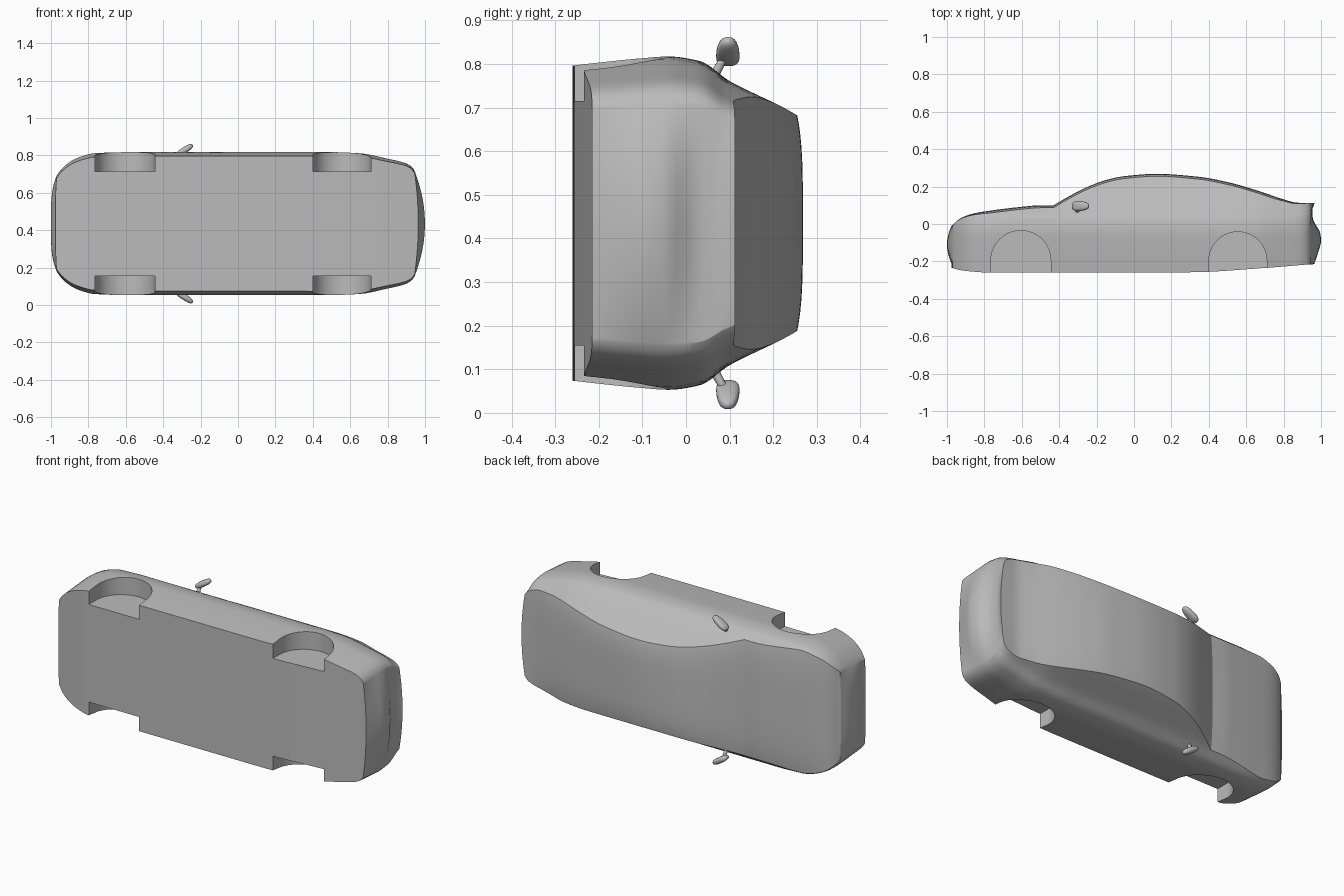
import bpy, bmesh, math
from mathutils import Vector, Matrix

default = bpy.data.objects.get("Cube")
if default:
    bpy.data.objects.remove(default, do_unlink=True)

MID = 0.435        # height of the car's centre plane
NOSE, TAIL = -0.97, 0.945

grey = bpy.data.materials.new("plain grey")
grey.use_nodes = True
grey.diffuse_color = (0.5, 0.5, 0.5, 1)
grey.node_tree.nodes["Principled BSDF"].inputs["Base Color"].default_value = (0.5, 0.5, 0.5, 1)


def make_object(name, bm):
    bmesh.ops.remove_doubles(bm, verts=bm.verts, dist=0.0003)
    bmesh.ops.recalc_face_normals(bm, faces=bm.faces)
    mesh = bpy.data.meshes.new(name)
    bm.to_mesh(mesh)
    bm.free()
    obj = bpy.data.objects.new(name, mesh)
    mesh.materials.append(grey)
    bpy.context.collection.objects.link(obj)
    return obj


def smooth(obj, degrees):
    bpy.ops.object.select_all(action="DESELECT")
    obj.select_set(True)
    bpy.context.view_layer.objects.active = obj
    bpy.ops.object.shade_smooth_by_angle(angle=math.radians(degrees))


def curve(points):
    """Smooth function through points, with gentle slopes at each knot."""
    def slope(i):
        if i in (0, len(points) - 1):
            j = max(i, 1)
            a, b = points[j - 1], points[j]
            return (b[1] - a[1]) / (b[0] - a[0])
        a, b, c = points[i - 1:i + 2]
        left = (b[1] - a[1]) / (b[0] - a[0])
        right = (c[1] - b[1]) / (c[0] - b[0])
        return 2 * left * right / (left + right) if left * right > 0 else 0

    def value(x):
        x = min(max(x, points[0][0]), points[-1][0])
        i = 0
        while i < len(points) - 2 and x > points[i + 1][0]:
            i += 1
        (xa, ya), (xb, yb) = points[i], points[i + 1]
        h = xb - xa
        t = (x - xa) / h
        return (ya * (1 + 2 * t) * (1 - t) ** 2 + yb * t * t * (3 - 2 * t)
                + h * slope(i) * t * (1 - t) ** 2 + h * slope(i + 1) * t * t * (t - 1))
    return value


# Body curves: bonnet, roof, underside, plan outline, side shape and tail
bonnet = curve([(-0.97, -0.01), (-0.95, 0.015), (-0.92, 0.035), (-0.85, 0.058),
                (-0.75, 0.074), (-0.6, 0.092), (-0.5, 0.1), (-0.43, 0.1)])
roof = curve([(-0.43, 0.1), (-0.35, 0.147), (-0.25, 0.198), (-0.15, 0.235),
              (-0.05, 0.256), (0.12, 0.268), (0.35, 0.252), (0.5, 0.224),
              (0.65, 0.182), (0.8, 0.132), (0.87, 0.114), (0.945, 0.112)])
floor = curve([(-0.97, -0.235), (-0.93, -0.247), (-0.76, -0.26), (0.3, -0.258),
               (0.7, -0.235), (0.945, -0.215)])
plan = curve([(-0.97, 0.255), (-0.95, 0.285), (-0.9, 0.33), (-0.85, 0.355),
              (-0.77, 0.376), (-0.6, 0.382), (0.5, 0.382), (0.65, 0.376),
              (0.8, 0.347), (0.9, 0.322), (0.93, 0.303), (0.945, 0.28)])
side = curve([(-0.27, 0.36), (-0.2, 0.368), (-0.1, 0.378), (-0.04, 0.382),
              (0.03, 0.372), (0.06, 0.356), (0.08, 0.337), (0.11, 0.32),
              (0.25, 0.25), (0.27, 0.235)])
tail = curve([(-0.22, 0.962), (-0.15, 0.985), (-0.09, 1), (-0.045, 0.995),
              (-0.01, 0.975), (0.03, 0.956), (0.07, 0.953), (0.112, 0.966)])

ROWS, COLS = 22, 16
across = [math.sin(math.pi * (k / COLS - 0.5)) for k in range(COLS + 1)]
stations = sorted([NOSE + (TAIL - NOSE) * i / 80 for i in range(81)]
                  + [-0.96, -0.43, 0.935])


def body_point(x, v, s):
    """Point at station x, v from floor to top, s from side to side."""
    top = bonnet(x) if x < -0.43 else roof(x)
    crown = 0.013 * min(1, (x - NOSE) / 0.2, (TAIL - x) / 0.2)
    edge = top - crown
    y = floor(x) + (edge - floor(x)) * v
    z = side(y) * plan(x) / 0.382 * s
    if v == 1:
        y += crown * (1 - s ** 4)
    # Bulge of the front and rear ends
    if x >= TAIL - 1e-6:
        x += (tail(y) - TAIL) * (1 - s * s)
    if x <= NOSE + 1e-6:
        x -= 0.03 * (1 - s ** 4) * max(0.2, 1 - ((y + 0.11) / 0.11) ** 2)
    return Vector((x, y, MID + z))


def patch(bm, rows):
    grid = [[bm.verts.new(p) for p in row] for row in rows]
    for a, b in zip(grid, grid[1:]):
        for i in range(len(a) - 1):
            bm.faces.new((a[i], a[i + 1], b[i + 1], b[i]))


# Car body
bm = bmesh.new()
levels = [j / ROWS for j in range(ROWS + 1)]
for s in (-1, 1):
    patch(bm, [[body_point(x, v, s) for v in levels] for x in stations])
for v in (0, 1):
    patch(bm, [[body_point(x, v, s) for s in across] for x in stations])
for x in (stations[0], stations[-1]):
    patch(bm, [[body_point(x, v, s) for s in across] for v in levels])
body = make_object("car_body", bm)


# Wheel wells cut into both sides
def wheel_well(x, y, radius, low, high):
    bm = bmesh.new()
    arc = [(x + radius * math.cos(math.pi * i / 40), y + radius * math.sin(math.pi * i / 40))
           for i in range(41)]
    outline = arc + [(x - radius, -0.4), (x + radius, -0.4)]
    face = bm.faces.new([bm.verts.new((px, py, low)) for px, py in outline])
    new = bmesh.ops.extrude_face_region(bm, geom=[face])["geom"]
    bmesh.ops.translate(bm, vec=(0, 0, high - low),
                        verts=[g for g in new if isinstance(g, bmesh.types.BMVert)])
    cutter = make_object("wheel_well_cutter", bm)
    cutter.hide_render = True
    cut = body.modifiers.new("wheel well", "BOOLEAN")
    cut.operation = "DIFFERENCE"
    cut.solver = "EXACT"
    cut.object = cutter
    bpy.context.view_layer.objects.active = body
    bpy.ops.object.modifier_apply(modifier=cut.name)
    bpy.data.objects.remove(cutter, do_unlink=True)


for low, high in ((0.715, 1), (-0.1, 0.155)):
    wheel_well(-0.605, -0.195, 0.16, low, high)
    wheel_well(0.555, -0.197, 0.155, low, high)
smooth(body, 24)


# Door mirrors: swept-back rounded shells, each on a short stalk
def door_mirror(name, sign):
    bm = bmesh.new()
    bmesh.ops.create_uvsphere(bm, u_segments=24, v_segments=14, radius=1)
    for v in bm.verts:
        a, b, c = (math.copysign(abs(n) ** 0.75, n) for n in v.co)
        b *= 1 - 0.2 * a
        v.co = (-0.286 + 0.044 * a - 0.008 * c, 0.096 + 0.026 * b,
                MID + sign * (0.393 + 0.028 * a + 0.014 * c))
    start = Vector((-0.305, 0.06, MID + sign * 0.33))
    end = Vector((-0.3, 0.085, MID + sign * 0.375))
    direction = end - start
    place = Matrix.Translation((start + end) / 2) @ direction.to_track_quat("Z", "Y").to_matrix().to_4x4()
    bmesh.ops.create_cone(bm, cap_ends=True, segments=12, radius1=0.012, radius2=0.009,
                          depth=direction.length, matrix=place)
    smooth(make_object(name, bm), 40)


door_mirror("left_door_mirror", -1)
door_mirror("right_door_mirror", 1)
